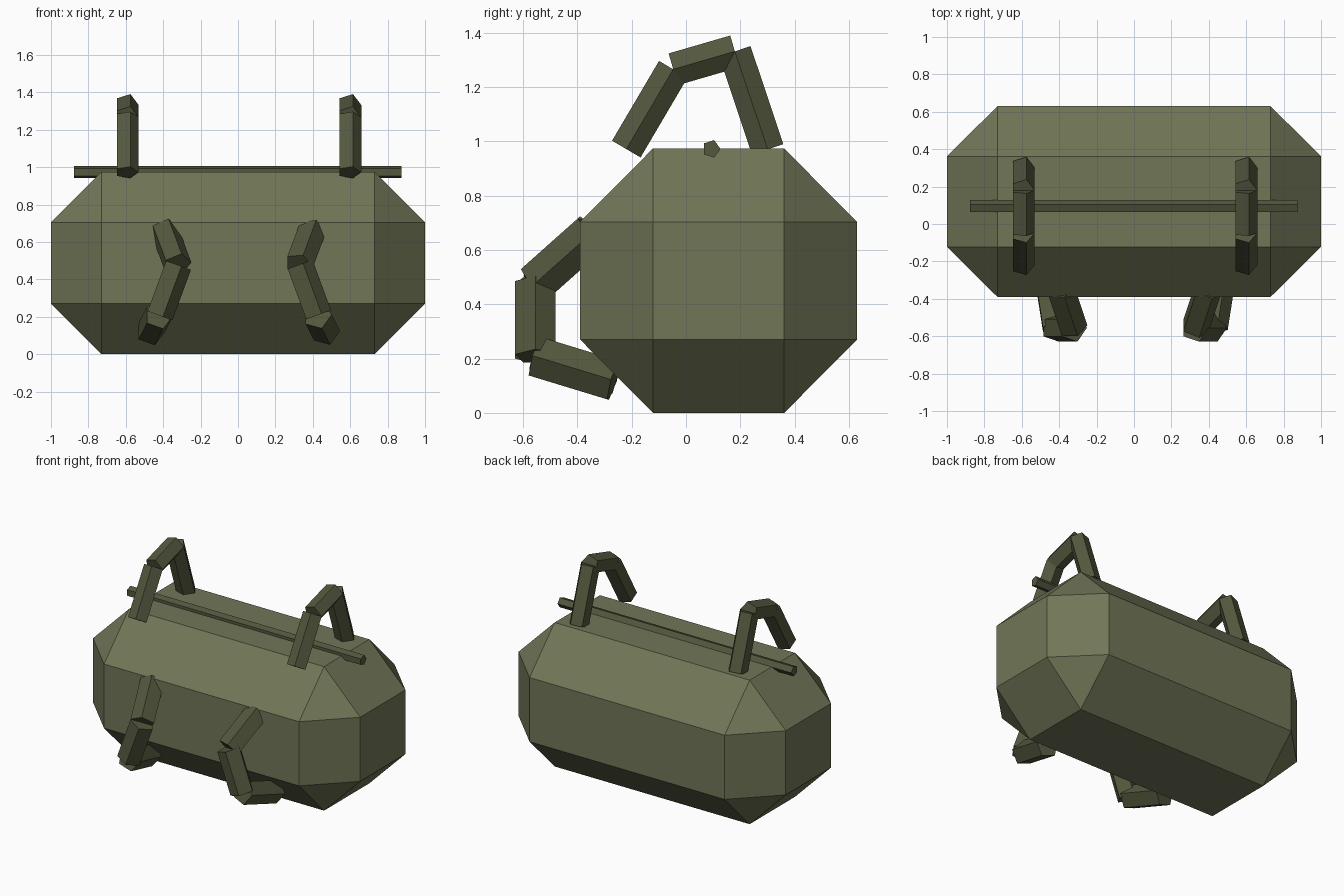
import bpy, bmesh
from math import cos, sin, tau
from mathutils import Vector

cube = bpy.data.objects.get("Cube")
if cube:
    bpy.data.objects.remove(cube, do_unlink=True)


def material(name, rgb):
    m = bpy.data.materials.new(name)
    m.use_nodes = True
    m.diffuse_color = (*rgb, 1)
    m.node_tree.nodes["Principled BSDF"].inputs["Base Color"].default_value = (*rgb, 1)
    return m


olive = material("olive canvas", (0.165, 0.18, 0.095))
dark_olive = material("dark olive strap", (0.088, 0.097, 0.048))


def finish(name, bm, mat):
    bmesh.ops.recalc_face_normals(bm, faces=bm.faces)
    mesh = bpy.data.meshes.new(name)
    bm.to_mesh(mesh)
    bm.free()
    mesh.materials.append(mat)
    obj = bpy.data.objects.new(name, mesh)
    bpy.context.collection.objects.link(obj)
    return obj


def add_bar(bm, start, end, radius, point_dir):
    """Five-sided bar whose ridge faces point_dir."""
    start, end = Vector(start), Vector(end)
    axis = (end - start).normalized()
    u = Vector(point_dir)
    u = (u - axis * u.dot(axis)).normalized()
    v = axis.cross(u)
    ring = [(u * cos(tau * i / 5) + v * sin(tau * i / 5)) * radius for i in range(5)]
    a = [bm.verts.new(start + p) for p in ring]
    b = [bm.verts.new(end + p) for p in ring]
    bm.faces.new(a)
    bm.faces.new(b)
    for i in range(5):
        j = (i + 1) % 5
        bm.faces.new((a[i], a[j], b[j], b[i]))


def handle(name, path, radius):
    """Loop of straight bars between the path points."""
    bm = bmesh.new()
    for start, end in zip(path, path[1:]):
        add_bar(bm, start, end, radius, (1, 0, 0))
    finish(name, bm, dark_olive)


# Bag body: box with chamfered edges and triangular corners
centre = Vector((0, 0.12, 0.487))
outer = Vector((1, 0.51, 0.487))
inner = Vector((0.73, 0.242, 0.217))
bm = bmesh.new()
for face_axis in range(3):
    for sx in (-1, 1):
        for sy in (-1, 1):
            for sz in (-1, 1):
                p = inner.copy()
                p[face_axis] = outer[face_axis]
                bm.verts.new(centre + Vector((p.x * sx, p.y * sy, p.z * sz)))
bmesh.ops.convex_hull(bm, input=bm.verts[:])
bmesh.ops.dissolve_limit(bm, angle_limit=0.02, verts=bm.verts[:], edges=bm.edges[:])
finish("bag_body", bm, olive)

# Zip bar along the top
bm = bmesh.new()
add_bar(bm, (-0.877, 0.093, 0.973), (0.873, 0.093, 0.973), 0.034, (0, 1, 0))
finish("zip_bar", bm, dark_olive)

# Handles on the top and on the front, one per side
top_path = [(-0.22, 0.972), (-0.047, 1.266), (0.18, 1.332), (0.301, 0.971)]
front_path = [(0.395, -0.345, 0.665), (0.325, -0.555, 0.478),
              (0.424, -0.555, 0.208), (0.469, -0.266, 0.12)]
for side, s in (("left", 1), ("right", -1)):
    handle(f"top_handle_{side}", [(s * 0.595, y, z) for y, z in top_path], 0.064)
    handle(f"front_handle_{side}", [(s * x, y, z) for x, y, z in front_path], 0.078)
